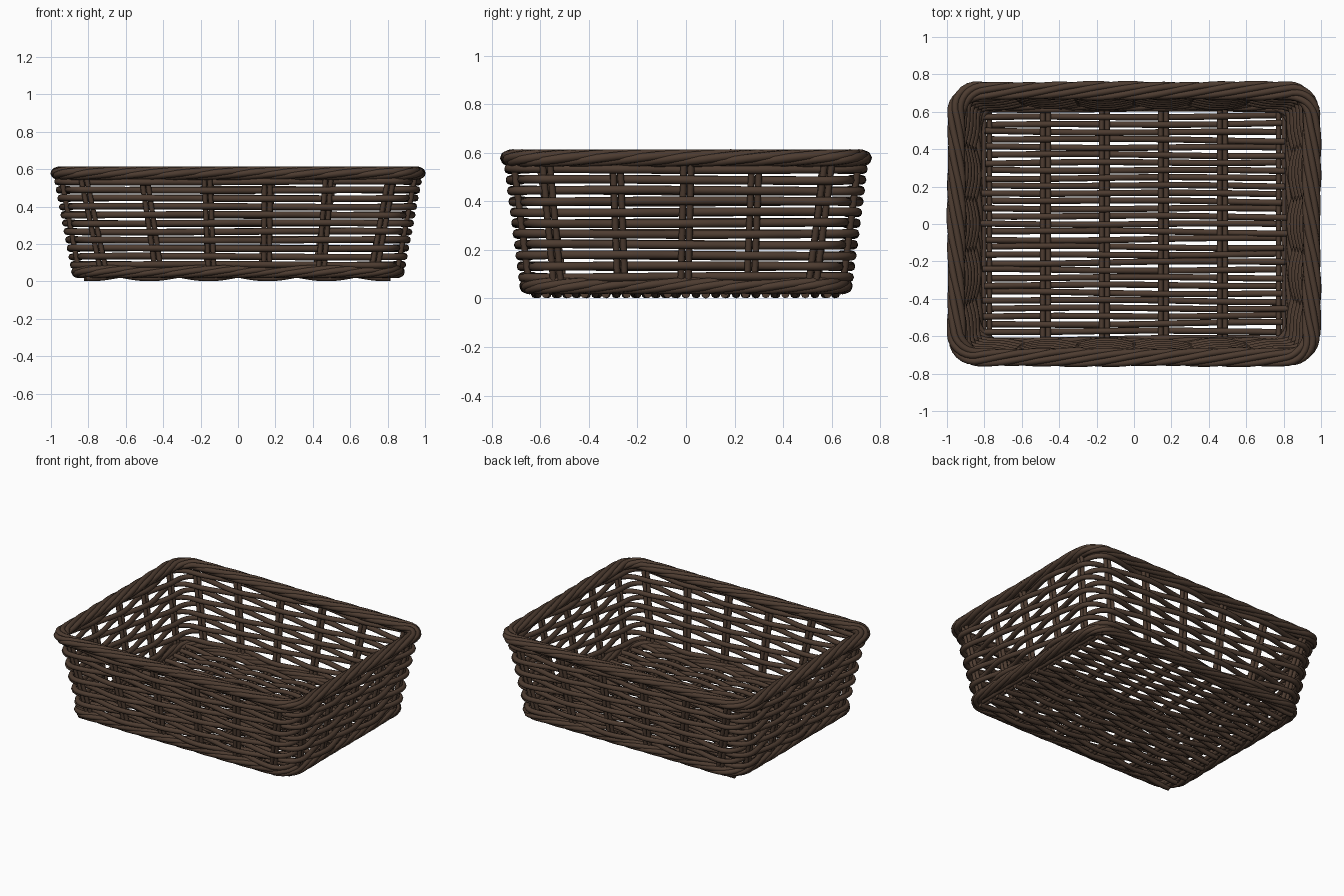
import bpy, math, random
from mathutils import Vector

if "Cube" in bpy.data.objects:
    bpy.data.objects.remove(bpy.data.objects["Cube"])

random.seed(4)
STEP = 8                      # path samples between neighbouring stakes
TOTAL = 22 * STEP             # 6 stakes on long sides, 5 on short sides

wicker = bpy.data.materials.new("dark brown wicker")
wicker.diffuse_color = (0.075, 0.045, 0.030, 1)
wicker.use_nodes = True
wicker.node_tree.nodes["Principled BSDF"].inputs["Base Color"].default_value = wicker.diffuse_color


def rods(name, paths, radius, cyclic=False):
    """One object made of round rods following the given point lists."""
    cu = bpy.data.curves.new(name, 'CURVE')
    cu.dimensions = '3D'
    cu.bevel_depth = radius
    cu.bevel_resolution = 2
    cu.use_fill_caps = not cyclic
    for pts in paths:
        sp = cu.splines.new('POLY')
        sp.points.add(len(pts) - 1)
        for p, co in zip(sp.points, pts):
            p.co = (*co, 1)
        sp.use_cyclic_u = cyclic
        sp.use_smooth = True
    ob = bpy.data.objects.new(name, cu)
    bpy.context.collection.objects.link(ob)
    cu.materials.append(wicker)
    bpy.ops.object.select_all(action='DESELECT')
    ob.select_set(True)
    bpy.context.view_layer.objects.active = ob
    bpy.ops.object.convert(target='MESH')
    bpy.ops.object.shade_smooth_by_angle(angle=math.radians(60))
    return ob


def wall_loop(z):
    """Rounded rectangle of the sloping wall at height z: (point, outward)."""
    t = (z - 0.05) / 0.53
    hx, hy, r = 0.85 + 0.10 * t, 0.645 + 0.068 * t, 0.125
    a, b = hx - r, hy - r
    corners = [(-a, -b), (a, -b), (a, b), (-a, b)]
    out = []
    for k in range(4):
        n = (5 if k % 2 == 0 else 4) * STEP
        ang = math.radians(-90 + 90 * k)
        nrm = Vector((math.cos(ang), math.sin(ang), 0))
        p0 = Vector((*corners[k], z)) + nrm * r
        p1 = Vector((*corners[(k + 1) % 4], z)) + nrm * r
        out += [(p0.lerp(p1, i / n), nrm) for i in range(n)]
        c = Vector((*corners[(k + 1) % 4], z))
        for i in range(STEP):
            g = ang + math.pi / 2 * i / STEP
            d = Vector((math.cos(g), math.sin(g), 0))
            out.append((c + d * r, d))
    return out


def rope(name, z, wide, high, radius, strands, turns):
    """Twisted border of several strands."""
    base = wall_loop(z)
    paths = []
    for s in range(strands):
        path = []
        for i, (p, n) in enumerate(base):
            g = 2 * math.pi * (turns * i / TOTAL + s / strands)
            wob = 1 + 0.12 * math.sin(2 * math.pi * 5 * i / TOTAL + 2 * s)
            path.append(p + n * wide * wob * math.cos(g)
                        + Vector((0, 0, high * math.sin(g))))
        paths.append(path)
    rods(name, paths, radius, True)


# Twisted borders
rope("rim_braid", 0.578, 0.031, 0.018, 0.0185, 6, 7)
rope("base_braid", 0.052, 0.022, 0.018, 0.017, 6, 7)

# Horizontal weavers passing in and out of the stakes
rings = []
for k in range(11):
    z = 0.088 + 0.0445 * k
    sign = 1 if k % 2 else -1
    rings.append([p + n * 0.024 * sign * math.cos(math.pi * i / STEP)
                  + Vector((0, 0, 0.003 * math.sin(2 * math.pi * 3 * i / TOTAL + k)))
                  for i, (p, n) in enumerate(wall_loop(z))])
rods("wall_weavers", rings, 0.0175, True)

# Paired upright stakes
low, high = wall_loop(0.04), wall_loop(0.575)
stakes = []
for i in range(0, TOTAL, STEP):
    tangent = Vector((-low[i][1].y, low[i][1].x, 0))
    lean = random.uniform(-0.012, 0.012)
    for side in (-1, 1):
        off = tangent * 0.015 * side
        stakes.append([low[i][0] + off - tangent * lean,
                       high[i][0] + off + tangent * lean])
rods("wall_stakes", stakes, 0.014)

# Floor: paired cross bars and woven rods
FZ = 0.036
BAR = 0.325
bars = [[(BAR * (k - 2.5) * 0.97 + s, -0.645, FZ), (BAR * (k - 2.5) * 0.97 + s, 0.645, FZ)]
        for k in range(6) for s in (-0.015, 0.015)]
rods("floor_bars", bars, 0.014)

floor = []
for k in range(31):
    y = -0.615 + 0.041 * k
    sign = 1 if k % 2 else -1
    ends = [0.81 + random.uniform(-0.02, 0.012) for _ in range(2)]
    drift, phase = random.uniform(-0.008, 0.008), random.uniform(0, 6.28)
    path = []
    for i in range(49):
        x = -ends[0] + (ends[0] + ends[1]) * i / 48
        wave = math.cos(math.pi * (x / (BAR * 0.97) + 2.5))
        path.append((x, y + drift * x + 0.004 * math.sin(4 * x + phase),
                     FZ + 0.019 * sign * wave))
    floor.append(path)
rods("floor_weavers", floor, 0.0165)
